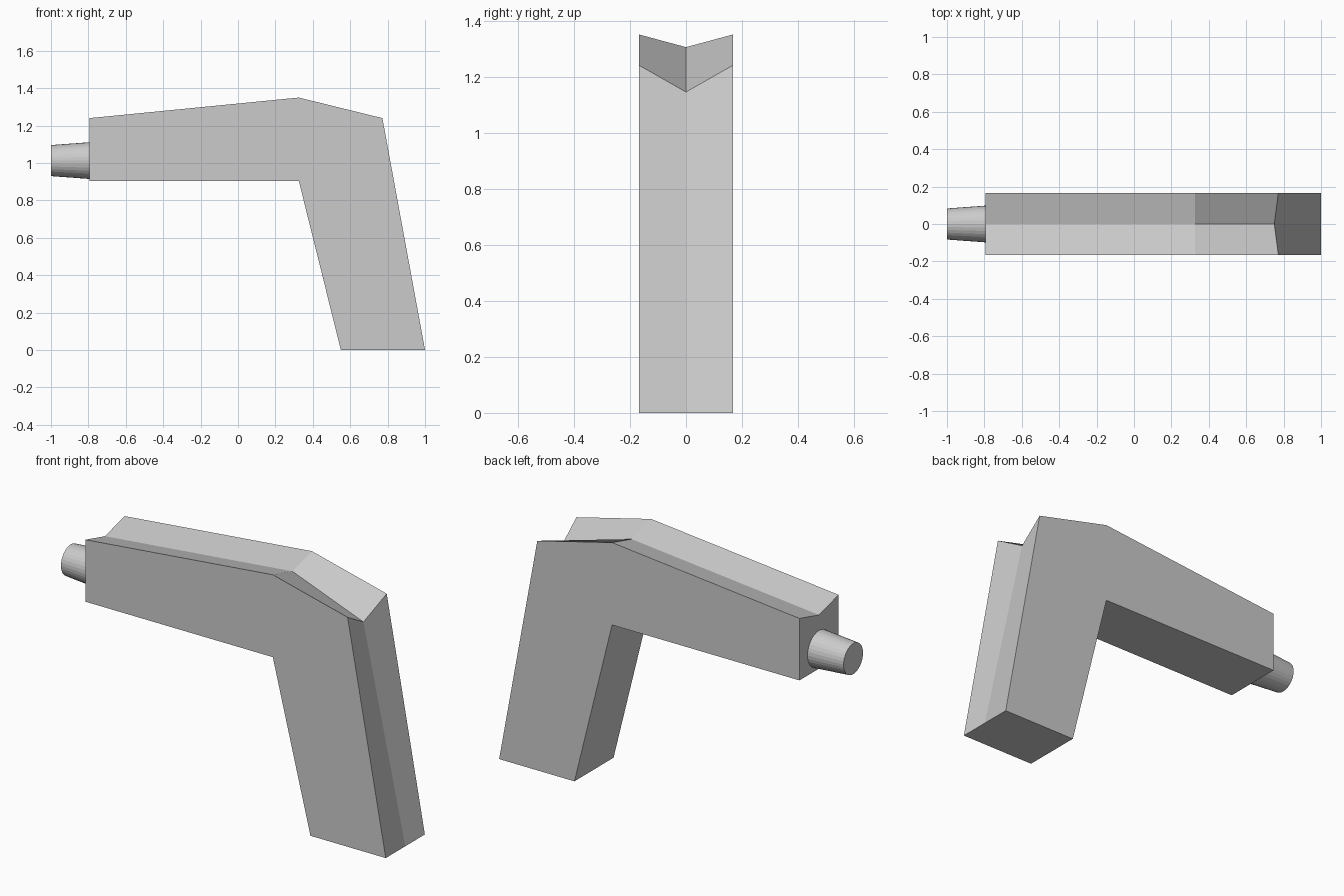
import bpy, bmesh
from math import pi
from mathutils import Matrix

if "Cube" in bpy.data.objects:
    bpy.data.objects.remove(bpy.data.objects["Cube"], do_unlink=True)

HALF_WIDTH = 0.167

grey = bpy.data.materials.new("matte grey")
grey.use_nodes = True
colour = (0.6, 0.6, 0.6, 1)
grey.diffuse_color = colour
grey.node_tree.nodes["Principled BSDF"].inputs["Base Color"].default_value = colour


def finish(name, bm):
    bmesh.ops.recalc_face_normals(bm, faces=bm.faces)
    mesh = bpy.data.meshes.new(name)
    bm.to_mesh(mesh)
    bm.free()
    mesh.materials.append(grey)
    obj = bpy.data.objects.new(name, mesh)
    bpy.context.collection.objects.link(obj)
    return obj


# Body: side profile (x, z) and the matching centre line, sunk along the top
side = [(-0.795, 0.905), (-0.795, 1.24), (0.325, 1.35), (0.772, 1.24),
        (1.0, 0.0), (0.55, 0.0), (0.325, 0.905)]
centre = list(side)
centre[1] = (-0.795, 1.195)
centre[2] = (0.325, 1.305)
centre[3] = (0.75, 1.145)

bm = bmesh.new()
rings = [[bm.verts.new((x, y, z)) for x, z in outline]
         for y, outline in ((-HALF_WIDTH, side), (0, centre), (HALF_WIDTH, side))]
bm.faces.new(rings[0])
bm.faces.new(rings[2])
count = len(side)
for a, b in zip(rings, rings[1:]):
    for i in range(count):
        j = (i + 1) % count
        bm.faces.new((a[i], a[j], b[j], b[i]))
finish("pistol_body", bm)

# Nozzle: tapered stub on the end of the barrel
bm = bmesh.new()
bmesh.ops.create_cone(bm, cap_ends=True, segments=32, radius1=0.098,
                      radius2=0.083, depth=0.205)
bmesh.ops.transform(bm, verts=bm.verts,
                    matrix=Matrix.Translation((-0.8975, 0, 1.013))
                    @ Matrix.Rotation(-pi / 2, 4, "Y"))
finish("nozzle", bm)
